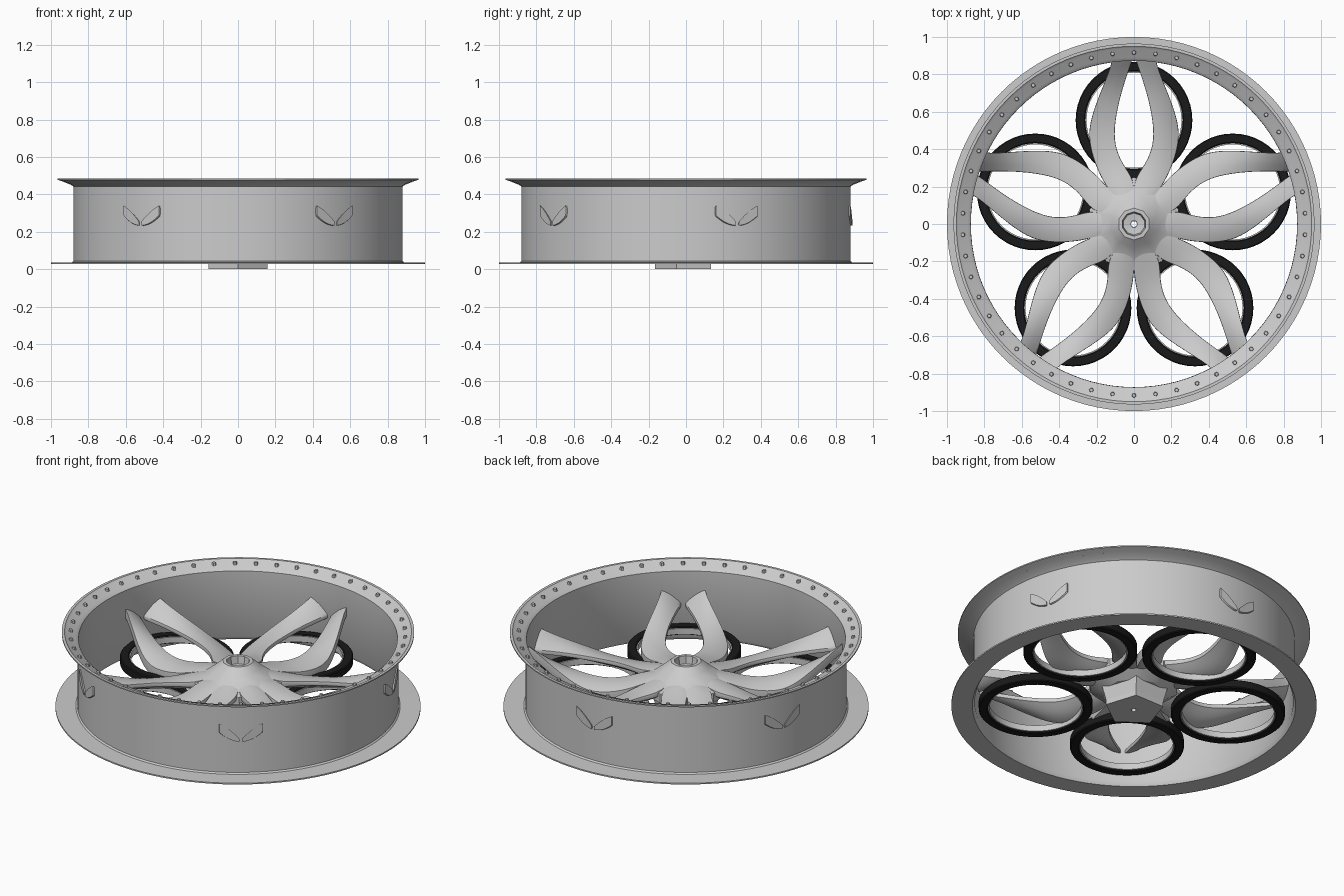
import bpy, bmesh, math
from mathutils import Vector, Matrix

if "Cube" in bpy.data.objects:
    bpy.data.objects.remove(bpy.data.objects["Cube"])

TAU = 2 * math.pi


def finish(bm, name, color=None, smooth=35):
    bmesh.ops.recalc_face_normals(bm, faces=bm.faces)
    me = bpy.data.meshes.new(name)
    bm.to_mesh(me)
    bm.free()
    ob = bpy.data.objects.new(name, me)
    bpy.context.collection.objects.link(ob)
    if color:
        mat = bpy.data.materials.get(name.split("_")[0]) or bpy.data.materials.new(name.split("_")[0])
        mat.diffuse_color = color
        mat.use_nodes = True
        mat.node_tree.nodes["Principled BSDF"].inputs["Base Color"].default_value = mat.diffuse_color
        me.materials.append(mat)
    if smooth:
        bpy.ops.object.select_all(action='DESELECT')
        ob.select_set(True)
        bpy.context.view_layer.objects.active = ob
        bpy.ops.object.shade_smooth_by_angle(angle=math.radians(smooth))
    return ob


def lathe(name, profile, sides, center=(0, 0), start=-math.pi / 2, color=None, smooth=35):
    """Revolve a closed (radius, z) profile around a vertical axis."""
    bm = bmesh.new()
    rings = []
    for i in range(sides):
        a = start + TAU * i / sides
        rings.append([bm.verts.new((center[0] + r * math.cos(a), center[1] + r * math.sin(a), z))
                      for r, z in profile])
    n = len(profile)
    for i in range(sides):
        p, q = rings[i], rings[(i + 1) % sides]
        for j in range(n):
            k = (j + 1) % n
            bm.faces.new((p[j], q[j], q[k], p[k]))
    return finish(bm, name, color, smooth)


# Rim: wide flat lower lip, straight barrel, flared upper lip
lathe("rim", [(1.0, .028), (1.0, .036), (.888, .037), (.88, .045), (.88, .442), (.895, .452),
              (.935, .468), (.965, .478), (.965, .485), (.95, .485), (.94, .476), (.89, .46),
              (.873, .445), (.872, .05), (.885, .028)], 96)

# Small bolts around the upper lip
bm = bmesh.new()
for i in range(50):
    a = TAU * i / 50 + math.pi / 2
    m = Matrix.Translation((.917 * math.cos(a), .917 * math.sin(a), .473)) @ Matrix.Rotation(a, 4, 'Z')
    bmesh.ops.create_cone(bm, cap_ends=True, segments=6, radius1=.013, radius2=.010, depth=.016, matrix=m)
finish(bm, "rim_bolts", smooth=0)

# Hub: ten sided cone with a recessed bore, and a five sided foot
lathe("hub", [(.018, .1), (.018, .26), (.058, .265), (.065, .31), (.085, .31), (.125, .275),
              (.19, .225), (.25, .205), (.25, .15), (.17, .1)], 10, smooth=25)
lathe("hub_foot", [(.018, 0), (.165, 0), (.165, .03), (.2, .15), (.018, .15)], 5, smooth=0)

# Spoke stations: inner x, y, z / outer x, y, z / thickness
STATIONS = [
    (.000, .14, .235, .090, .12, .235, .08),
    (.000, .24, .215, .155, .21, .205, .08),
    (.055, .31, .200, .205, .31, .175, .06),
    (.098, .40, .195, .238, .42, .165, .055),
    (.108, .50, .200, .242, .52, .175, .055),
    (.085, .64, .220, .205, .64, .225, .055),
    (.050, .76, .238, .160, .75, .275, .055),
    (.015, .86, .250, .125, .84, .322, .055),
    (.008, .89, .255, .118, .88, .342, .055),
]


def spoke(name, sign, angle):
    bm = bmesh.new()
    rot = Matrix.Rotation(angle, 3, 'Z')
    rings = []
    for ix, iy, iz, ox, oy, oz, t in STATIONS:
        a, b = Vector((ix * sign, iy, iz)), Vector((ox * sign, oy, oz))
        up = Vector((0, 0, .012))
        down = Vector((0, 0, -t))
        mid = (a + b) / 2
        pts = [a, mid + up, b, b + down, mid + down, a + down * .4]
        rings.append([bm.verts.new(rot @ p) for p in pts])
    for p, q in zip(rings, rings[1:]):
        for j in range(6):
            k = (j + 1) % 6
            bm.faces.new((p[j], q[j], q[k], p[k]))
    caps = [bm.faces.new(rings[0]), bm.faces.new(rings[-1])]
    # keep the ends and long edges fairly crisp under subdivision
    crease = bm.edges.layers.float.new("crease_edge")
    for f in caps:
        for e in f.edges:
            e[crease] = 1.0
    for p, q in zip(rings, rings[1:]):
        for j in (0, 2, 3, 5):
            bm.edges.get((p[j], q[j]))[crease] = .6
    ob = finish(bm, name, smooth=45)
    mod = ob.modifiers.new("smooth", 'SUBSURF')
    mod.levels = mod.render_levels = 2


# Five petals: two mirrored spokes over a black ring with a pale liner
for i in range(5):
    turn = TAU * i / 5
    spoke(f"spoke_left_{i}", -1, turn)
    spoke(f"spoke_right_{i}", 1, turn)
    c = (-.555 * math.sin(turn), .555 * math.cos(turn))
    lathe(f"ring_{i}", [(.312, .09), (.312, .13), (.307, .135), (.266, .135), (.261, .13),
                        (.261, .09), (.266, .085), (.307, .085)],
          48, c, color=(.01, .01, .01, 1))
    lathe(f"liner_{i}", [(.262, .092), (.262, .128), (.254, .128), (.254, .092)],
          48, c, color=(.85, .85, .85, 1))
